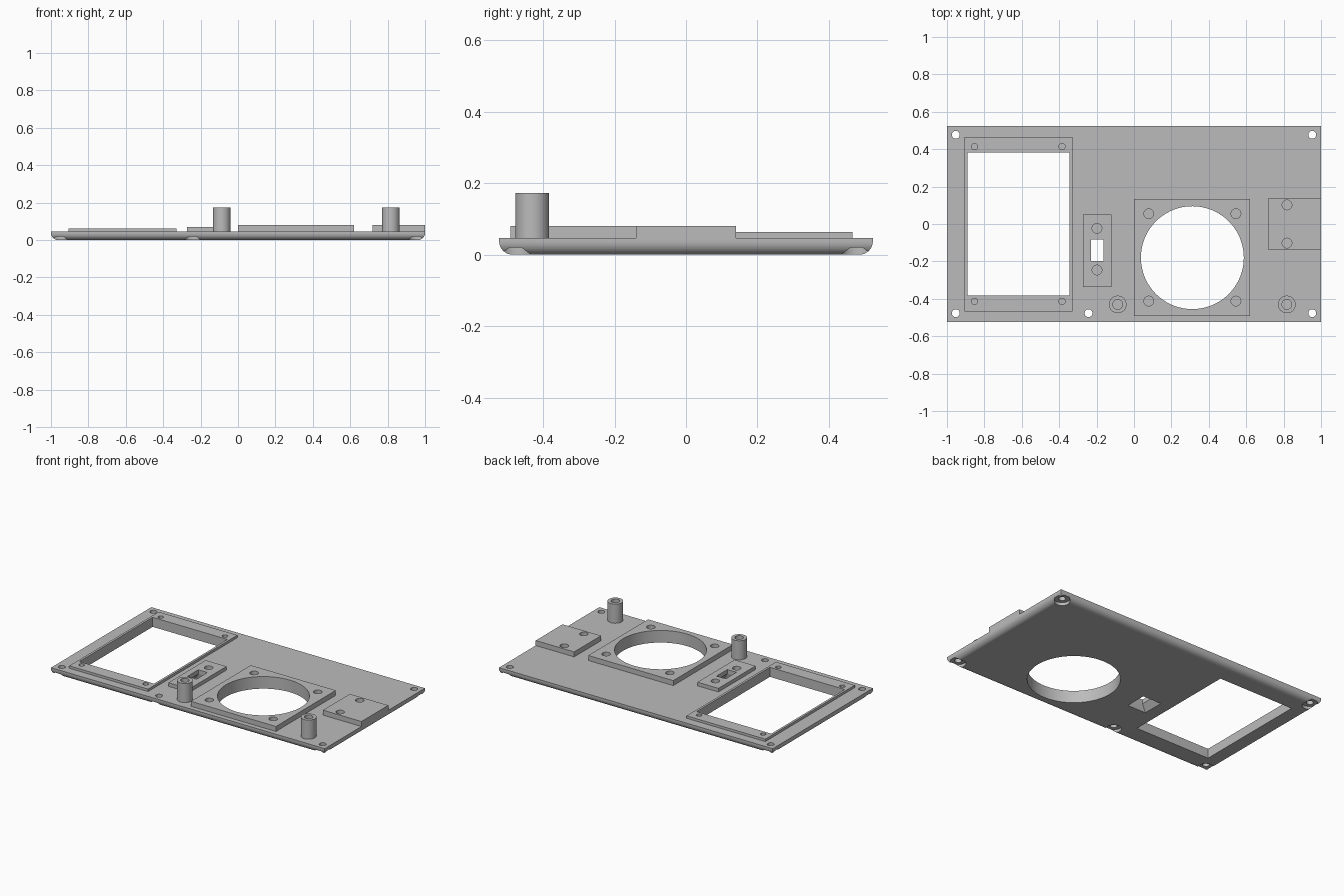
import bpy, bmesh, math
from mathutils import Matrix, Vector

if "Cube" in bpy.data.objects:
    bpy.data.objects.remove(bpy.data.objects["Cube"])

TOP = 0.047  # upper face of the base plate

grey = bpy.data.materials.new("plain grey")
grey.diffuse_color = (0.5, 0.5, 0.5, 1)
grey.use_nodes = True
grey.node_tree.nodes["Principled BSDF"].inputs["Base Color"].default_value = grey.diffuse_color


def to_object(name, bm):
    mesh = bpy.data.meshes.new(name)
    bm.to_mesh(mesh)
    bm.free()
    ob = bpy.data.objects.new(name, mesh)
    bpy.context.collection.objects.link(ob)
    mesh.materials.append(grey)
    return ob


def box(name, x0, x1, y0, y1, z0, z1, flare=(0, 0), fillet=0):
    """Box with optional wider bottom or rounded bottom edges."""
    bm = bmesh.new()
    bmesh.ops.create_cube(bm, size=1)
    for v in bm.verts:
        sx, sy, low = v.co.x * 2, v.co.y * 2, v.co.z < 0
        v.co = Vector((x1 if sx > 0 else x0, y1 if sy > 0 else y0, z0 if low else z1))
        if low:
            v.co += Vector((sx * flare[0], sy * flare[1], 0))
    if fillet:
        edges = [e for e in bm.edges if all(v.co.z < z0 + 1e-5 for v in e.verts)]
        bmesh.ops.bevel(bm, geom=edges, offset=fillet, segments=8, profile=0.5, affect='EDGES')
    return to_object(name, bm)


def cylinder(name, x, y, r, z0, z1, sides=32):
    bm = bmesh.new()
    bmesh.ops.create_cone(bm, cap_ends=True, segments=sides, radius1=r, radius2=r, depth=z1 - z0,
                          matrix=Matrix.Translation((x, y, (z0 + z1) / 2)))
    return to_object(name, bm)


def cut(ob, cutter):
    """Subtract a helper from a part and discard the helper."""
    cutter.hide_render = True
    mod = ob.modifiers.new("cut", 'BOOLEAN')
    mod.operation, mod.solver, mod.object = 'DIFFERENCE', 'EXACT', cutter
    bpy.context.view_layer.objects.active = ob
    bpy.ops.object.modifier_apply(modifier=mod.name)
    bpy.data.objects.remove(cutter)


def drill(parts, points, r, z0, z1=0.3, sides=32):
    for x, y in points:
        for ob in parts:
            cut(ob, cylinder("drill", x, y, r, z0, z1, sides))


def grid(xs, ys):
    return [(x, y) for x in xs for y in ys]


# Base plate with rounded lower edges
base = box("base_plate", -1, 1, -0.523, 0.523, 0, TOP, fillet=0.038)

# Raised pads and the two standoff posts
frame = box("window_frame", -0.906, -0.33, -0.467, 0.466, TOP, 0.063)
switch = box("switch_pad", -0.273, -0.12, -0.336, 0.052, TOP, 0.071)
ring = box("round_opening_pad", 0, 0.621, -0.491, 0.133, TOP, 0.08)
side = box("side_pad", 0.719, 1, -0.14, 0.14, TOP, 0.08)
posts = [cylinder(n, x, -0.43, 0.047, TOP, 0.173, 48)
         for n, x in (("left_post", -0.087), ("right_post", 0.817))]

# Rectangular window, round opening and switch slot
for ob in (base, frame):
    cut(ob, box("window", -0.891, -0.345, -0.383, 0.382, -0.1, 0.3))
for ob in (base, ring):
    cut(ob, cylinder("opening", 0.312, -0.18, 0.275, -0.1, 0.3, 96))
cut(switch, box("slot", -0.231, -0.164, -0.197, -0.084, 0, 0.3))
cut(base, box("slot", -0.231, -0.164, -0.197, -0.084, -0.1, 0.3))
cut(base, box("slot_flare", -0.231, -0.164, -0.197, -0.084, -0.002, TOP - 0.004, flare=(0.035, 0.015)))

# Corner screw holes with counterbores underneath
screws = grid((-0.953, 0.953), (-0.477, 0.477)) + [(-0.243, -0.477)]
drill([base], screws, 0.021, -0.1)
drill([base], screws, 0.046, -0.1, 0.02)

# Blind fixing holes in the pads and posts
drill([base, frame], grid((-0.853, -0.385), (-0.414, 0.414)), 0.017, 0.025)
drill([base, switch], [(-0.198, -0.023), (-0.198, -0.246)], 0.026, 0.025)
drill([base, ring], grid((0.079, 0.545), (-0.412, 0.055)), 0.026, 0.025)
drill([base, side], [(0.818, 0.102), (0.818, -0.102)], 0.026, 0.025)
for post, x in zip(posts, (-0.087, 0.817)):
    drill([base, post], [(x, -0.43)], 0.026, 0.025)

# Smooth round walls while keeping edges sharp
for ob in [base, frame, switch, ring, side] + posts:
    bpy.ops.object.select_all(action='DESELECT')
    ob.select_set(True)
    bpy.context.view_layer.objects.active = ob
    bpy.ops.object.shade_smooth_by_angle(angle=math.radians(30))
